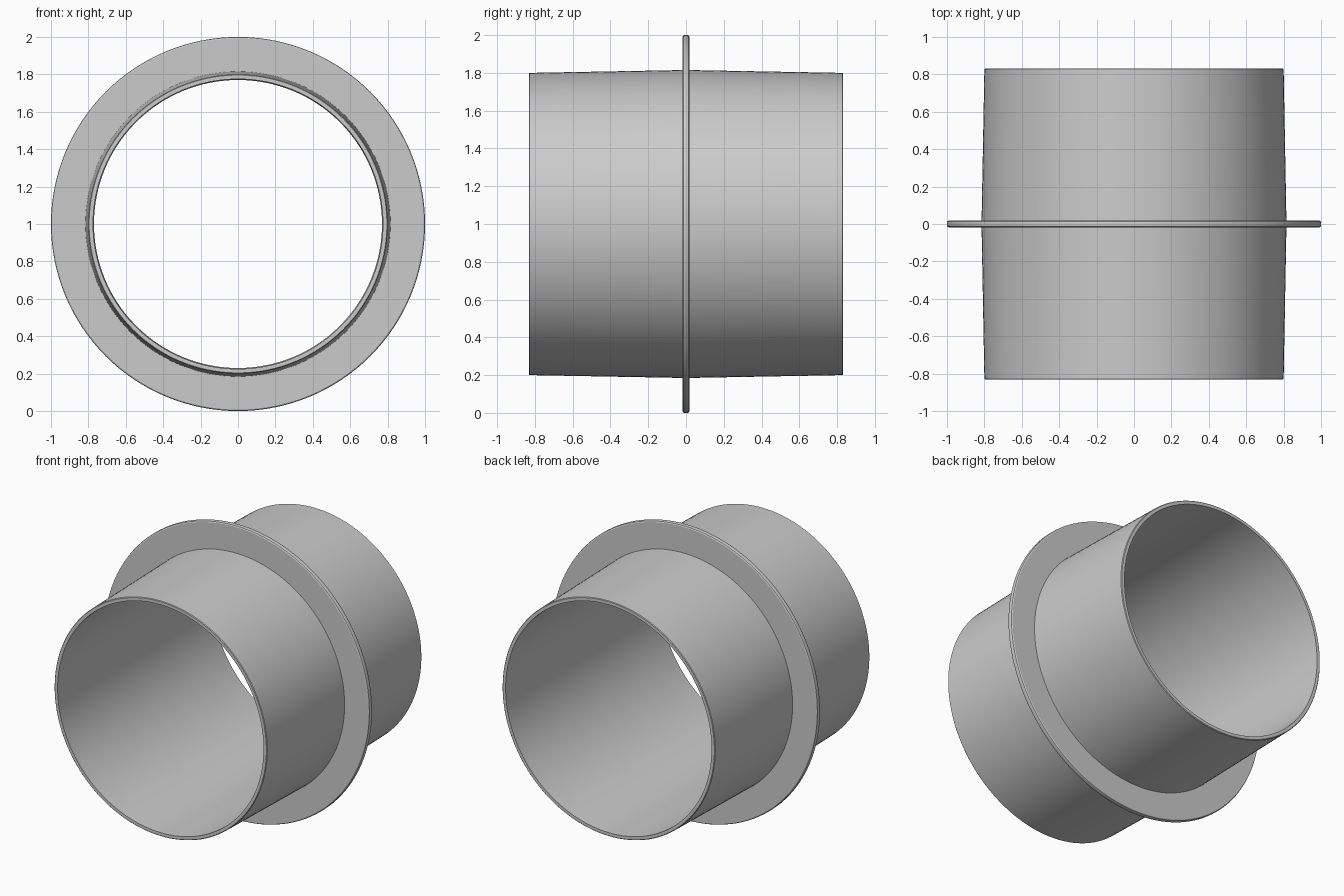
import bpy, bmesh, math

if "Cube" in bpy.data.objects:
    bpy.data.objects.remove(bpy.data.objects["Cube"])

SEGMENTS = 128


def lathe(name, profile):
    """Revolve a closed (radius, y) profile around the horizontal y axis at z = 1."""
    bm = bmesh.new()
    rings = []
    for i in range(SEGMENTS):
        a = 2 * math.pi * i / SEGMENTS
        rings.append([bm.verts.new((r * math.cos(a), y, 1 + r * math.sin(a)))
                      for r, y in profile])
    n = len(profile)
    for i in range(SEGMENTS):
        r0, r1 = rings[i], rings[(i + 1) % SEGMENTS]
        for j in range(n):
            k = (j + 1) % n
            bm.faces.new((r0[j], r0[k], r1[k], r1[j]))
    bmesh.ops.recalc_face_normals(bm, faces=bm.faces)
    mesh = bpy.data.meshes.new(name)
    bm.to_mesh(mesh)
    bm.free()
    obj = bpy.data.objects.new(name, mesh)
    bpy.context.collection.objects.link(obj)
    bpy.ops.object.select_all(action='DESELECT')
    obj.select_set(True)
    bpy.context.view_layer.objects.active = obj
    bpy.ops.object.shade_smooth_by_angle(angle=math.radians(30))
    return obj


# Half profile (y > 0): inner wall, rim, tapered outer wall, rounded flange edge
half = [(0.77, 0.0), (0.775, 0.832), (0.796, 0.832), (0.80, 0.828),
        (0.815, 0.018), (0.992, 0.018), (0.998, 0.014), (1.0, 0.008)]

# Mirror the half profile to make one continuous pipe coupling with a centre flange
profile = half + [(r, -y) for r, y in reversed(half[1:])]
lathe("pipe_coupling", profile)
